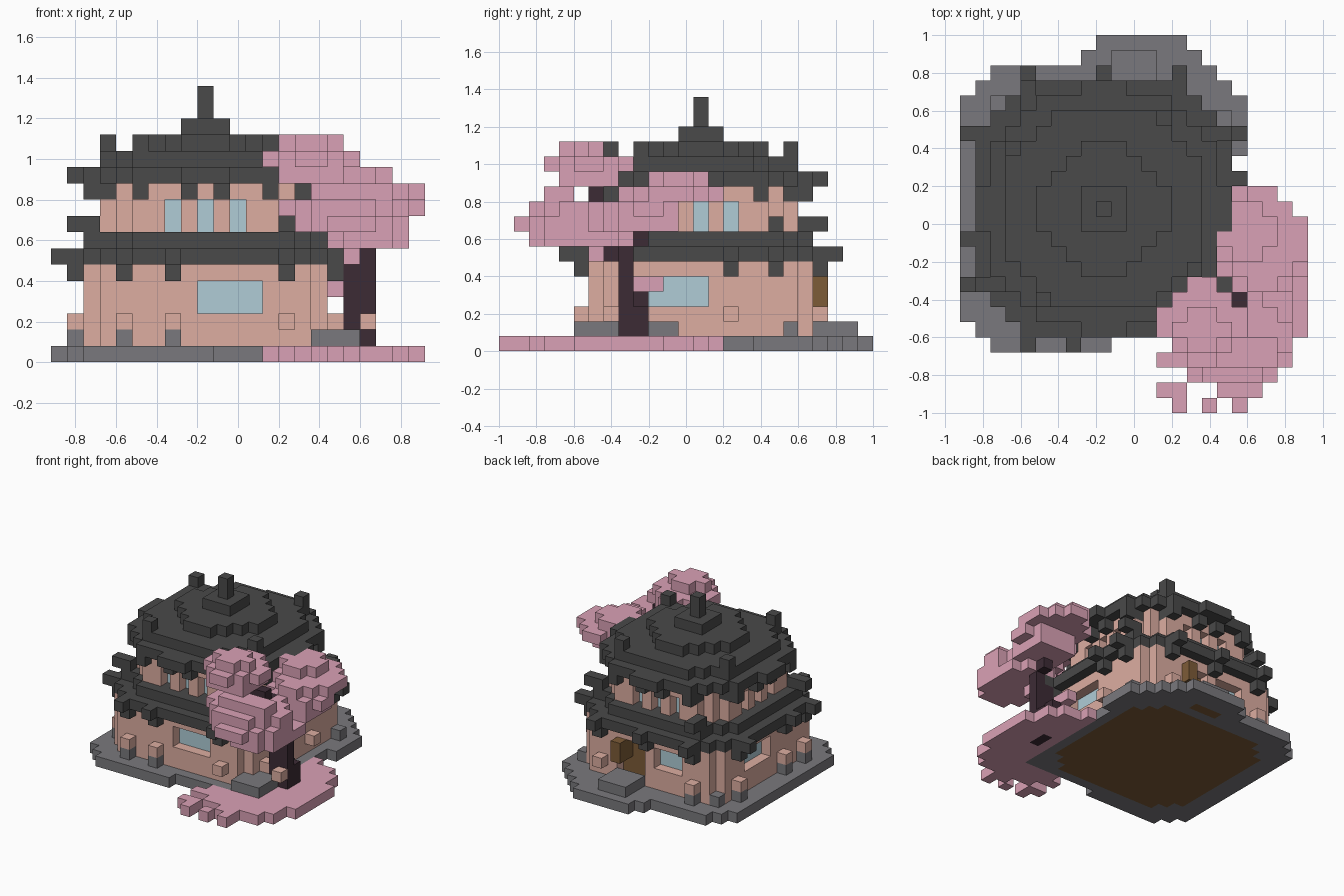
import bpy, bmesh
from mathutils import Vector

cube = bpy.data.objects.get("Cube")
if cube:
    bpy.data.objects.remove(cube)

S = 0.08                      # block size
CX, CY = -0.16, 0.08          # tower axis


def material(name, rgb):
    lin = [(c / 255) ** 2.2 for c in rgb] + [1]
    m = bpy.data.materials.new(name)
    m.use_nodes = True
    m.diffuse_color = lin
    m.node_tree.nodes["Principled BSDF"].inputs["Base Color"].default_value = lin
    return m


STONE = material("grey stone", (121, 120, 124))
PLASTER = material("warm plaster", (220, 172, 160))
TILE = material("dark roof tile", (75, 75, 75))
GLASS = material("pale blue glass", (174, 203, 213))
BLOSSOM = material("pink blossom", (217, 160, 180))
BARK = material("dark bark", (63, 47, 56))
WOOD = material("brown wood", (124, 92, 58))

AXES = [Vector(v) for v in ((1, 0, 0), (0, 1, 0), (0, 0, 1))]


def build(name, cells, mat):
    """Make one object from block cells, keeping only the outer faces."""
    bm = bmesh.new()
    for c in cells:
        mid = Vector((CX + c[0] * S, CY + c[1] * S, (c[2] + 0.5) * S))
        for n in range(3):
            for sign in (-1, 1):
                near = list(c)
                near[n] += sign
                if tuple(near) in cells:
                    continue
                w = AXES[n] * sign
                u = AXES[(n + 1) % 3] * sign
                v = AXES[(n + 2) % 3]
                bm.faces.new([bm.verts.new(mid + (w + u * a + v * b) * S / 2)
                              for a, b in ((-1, -1), (1, -1), (1, 1), (-1, 1))])
    bmesh.ops.remove_doubles(bm, verts=bm.verts, dist=0.001)
    me = bpy.data.meshes.new(name)
    bm.to_mesh(me)
    bm.free()
    me.materials.append(mat)
    ob = bpy.data.objects.new(name, me)
    bpy.context.collection.objects.link(ob)
    return ob


def slab(r, cut, k0, k1=None):
    """Square of half-width r with stepped corners, from layer k0 to k1."""
    span = range(-r, r + 1)
    return {(a, b, k) for a in span for b in span for k in range(k0, (k1 or k0) + 1)
            if abs(a) + abs(b) <= 2 * r - cut}


def box(a0, a1, b0, b1, k0, k1):
    return {(a, b, k) for a in range(a0, a1 + 1)
            for b in range(b0, b1 + 1) for k in range(k0, k1 + 1)}


def disc(a0, b0, ra, rb, k):
    return {(a, b, k) for a in range(-4, 15) for b in range(-14, 4)
            if ((a - a0) / ra) ** 2 + ((b - b0) / rb) ** 2 <= 1}


def turn(cells, times=1):
    for _ in range(times):
        cells = {(-b, a, k) for a, b, k in cells}
    return cells


def all_sides(cells):
    return set().union(*(turn(cells, t) for t in range(4)))


# floor and stone base
floor = slab(7, 2, 0) | box(1, 3, 9, 9, 0, 0)
base = slab(9, 2, 0) | box(-1, 6, 10, 10, 0, 0) | box(0, 5, 11, 11, 0, 0)
base -= box(1, 9, -9, -9, 0, 0) | box(9, 9, -9, 3, 0, 0)
ground = base | floor
build("wood_floor", floor, WOOD)
build("stone_base", base - floor, STONE)

# porch step and stones along the foot of the walls
stones = box(1, 3, 8, 10, 1, 1) | box(7, 8, -8, -7, 1, 1) | box(8, 9, -8, -6, 1, 1)
stones |= box(8, 8, -3, -2, 1, 1) | box(8, 8, 6, 6, 1, 1)
for a, b in ((-5, -8), (-2, -8), (-8, -5), (-8, -2), (-8, 5), (-7, 7), (-5, 8)):
    stones.add((a, b, 1))
build("foot_stones", stones, STONE)

# lower storey with recessed windows and door
walls = slab(7, 1, 1, 5)
front_window = box(0, 3, -7, -7, 3, 4)
side_window = box(7, 7, -3, 0, 3, 4)
left_window = box(-7, -7, 0, 3, 3, 4)
back_window = box(-3, -1, 7, 7, 3, 4)
door = box(1, 3, 7, 7, 1, 4)
walls -= front_window | side_window | left_window | back_window | door
panes = {(a, b + 1, k) for a, b, k in front_window}
panes |= {(a - 1, b, k) for a, b, k in side_window}
panes |= {(a + 1, b, k) for a, b, k in left_window}
panes |= {(a, b - 1, k) for a, b, k in back_window}
door_in = {(a, b - 1, k) for a, b, k in door}
build("lower_walls", walls - panes - door_in, PLASTER)
build("lower_windows", panes, GLASS)
build("back_door", door_in | box(3, 3, 7, 8, 3, 4), WOOD)

# small plaster lamps around the walls
lamps = {(-5, -8, 2), (-2, -8, 2), (5, -8, 2), (8, 2, 2), (8, -5, 2),
         (-8, -5, 2), (-8, -2, 2), (-8, 5, 2), (-5, 8, 2), (5, 8, 2),
         (10, -6, 2)}
build("wall_lamps", lamps, PLASTER)

# lower roof with rafters and raised tips
lower_roof = slab(8, 3, 6) | slab(7, 3, 7)
for t, mid in enumerate((-2, 2, 0, 2)):
    for p in (-5, mid, 5):
        lower_roof |= turn({(p, -8, 5), (p, -8, 6), (p, -9, 6)}, t)
lower_roof |= all_sides(box(5, 5, -8, -7, 8, 8) | {(5, -7, 7)})
build("lower_roof", lower_roof, TILE)

# upper roof, rafters, raised tips and finial
upper_roof = slab(7, 3, 11) | slab(6, 3, 12) | slab(4, 3, 13) | slab(1, 0, 14)
upper_roof |= box(0, 0, 0, 0, 15, 16)
upper_roof |= all_sides(box(-1, 1, -8, -8, 11, 11))
upper_roof |= all_sides({(p, -7, 10) for p in (-4, -1, 1, 4)})
upper_roof |= all_sides({(p, -6, 10) for p in (-4, 4)})
upper_roof |= all_sides(box(-4, -4, -6, -6, 12, 13))
build("upper_roof", upper_roof, TILE)

# upper storey with three narrow windows on each side
upper = slab(6, 2, 8, 10)
slots = all_sides({(p, -6, k) for p in (-2, 0, 2) for k in (8, 9)})
glass = all_sides({(p, -5, k) for p in (-2, 0, 2) for k in (8, 9)})
build("upper_walls", upper - slots - glass - upper_roof, PLASTER)
build("upper_windows", glass, GLASS)

# tree trunk and branches
trunk = box(10, 10, -4, -4, 0, 2) | box(10, 10, -5, -5, 0, 6) | box(9, 9, -4, -4, 2, 3)
trunk |= box(9, 9, -5, -5, 2, 6) | box(9, 9, -6, -6, 6, 9) | box(9, 9, -7, -7, 9, 10)
trunk |= box(8, 8, -7, -7, 10, 10) | box(10, 10, -4, -4, 7, 8)
build("tree_trunk", trunk, BARK)

# blossom clouds
low = disc(9.9, -8, 2.6, 3.9, 7) | disc(9, -9, 3.4, 3.3, 8)
low |= disc(8.5, -8.5, 3.9, 2.9, 9) | disc(9, -9.5, 2.6, 1.1, 10)
side = disc(10.5, -3.5, 2.4, 2, 8) | disc(10.5, -3.5, 2.9, 2.4, 9)
side |= disc(10.5, -2, 2.9, 3.2, 10) | disc(9.5, -1.5, 2.4, 1.9, 11)
high = disc(6.5, -7.5, 2.2, 2.2, 11) | disc(6.5, -7.5, 2.85, 2.85, 12)
high |= disc(6.5, -8, 1.9, 1.4, 13)
for name, cells in (("low", low), ("side", side), ("high", high)):
    build(name + "_blossom", cells - trunk - lower_roof - upper_roof - upper, BLOSSOM)
build("drooping_blossom", {(8, -4, 4), (8, -3, 4), (9, -7, 6)}, BLOSSOM)

# fallen petals
petals = disc(8.5, -5.5, 4.9, 6.7, 0)
petals |= {(5, -13, 0), (7, -13, 0), (9, -13, 0), (4, -10, 0), (4, -12, 0), (5, -12, 0)}
build("fallen_petals", petals - ground - trunk, BLOSSOM)
